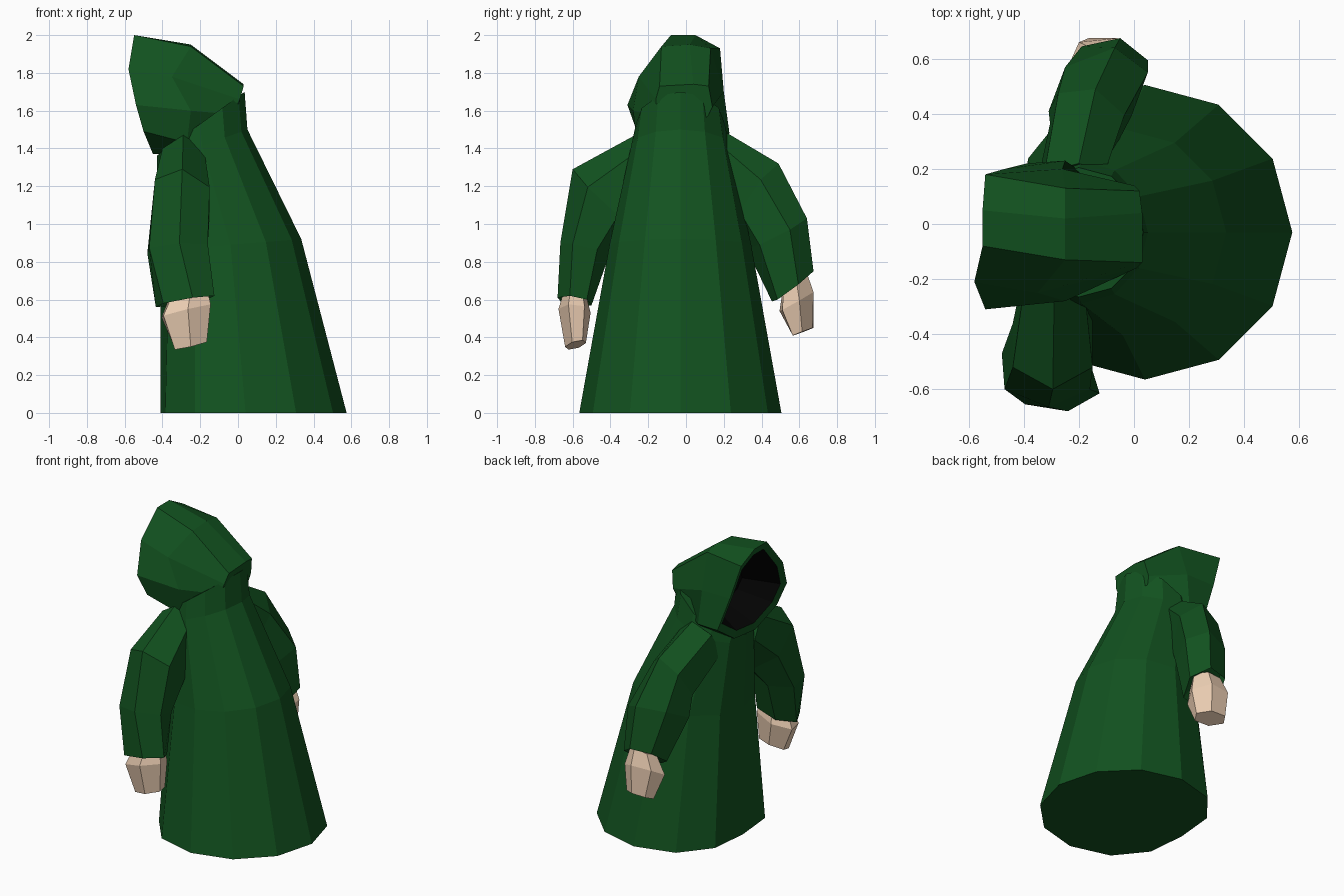
import bpy, bmesh, math
from mathutils import Vector

if "Cube" in bpy.data.objects:
    bpy.data.objects.remove(bpy.data.objects["Cube"])


def material(name, rgb):
    m = bpy.data.materials.new(name)
    m.diffuse_color = (*rgb, 1)
    m.use_nodes = True
    m.node_tree.nodes["Principled BSDF"].inputs["Base Color"].default_value = m.diffuse_color
    return m


GREEN = material("green_cloth", (0.006, 0.085, 0.014))
SKIN = material("skin", (0.84, 0.62, 0.45))
DARK = material("hood_shadow", (0.001, 0.001, 0.001))


def loft(name, rings, mats, dark_from=None):
    """Skin closed rings of equal length, capping both ends."""
    bm = bmesh.new()
    vs = [[bm.verts.new(p) for p in r] for r in rings]
    n = len(rings[0])
    bm.faces.new(vs[0])
    for k in range(len(rings) - 1):
        for i in range(n):
            j = (i + 1) % n
            f = bm.faces.new((vs[k][i], vs[k][j], vs[k + 1][j], vs[k + 1][i]))
            f.material_index = int(dark_from is not None and k >= dark_from)
    bm.faces.new(vs[-1]).material_index = int(dark_from is not None)
    bmesh.ops.recalc_face_normals(bm, faces=bm.faces)
    me = bpy.data.meshes.new(name)
    bm.to_mesh(me)
    bm.free()
    for m in mats:
        me.materials.append(m)
    ob = bpy.data.objects.new(name, me)
    bpy.context.collection.objects.link(ob)
    return ob


def hexring(c, u, v):
    """Six points; v reaches a corner, u reaches a flat side."""
    c, u, v = Vector(c), Vector(u), Vector(v)
    return [c + u * (math.cos(a) / 0.866) + v * math.sin(a)
            for a in (math.radians(90 + 60 * k) for k in range(6))]


# Robe: leaning twelve-sided cone with a flattened front, rising into the hood
def robe_ring(cx, rx, ry, z_back, z_front, front):
    pts = []
    for k in range(12):
        a = math.radians(30 * k)
        t = (1 + math.cos(a)) / 2
        limit = front if k == 6 else front + 0.025
        pts.append((max(limit, cx + rx * math.cos(a)), -0.03 + ry * math.sin(a),
                    z_front + (z_back - z_front) * t))
    return pts


loft("robe", [robe_ring(0.04, 0.535, 0.535, 0, 0, -0.41),
              robe_ring(-0.04, 0.375, 0.375, 0.92, 0.86, -0.41),
              robe_ring(-0.19, 0.24, 0.26, 1.5, 1.33, -0.44),
              robe_ring(-0.2, 0.235, 0.235, 1.7, 1.36, -0.43)], [GREEN])

# Hood: back panel, crown, opening rim, then a dark recess
back = [(0.02, .12, 1.73), (.03, .04, 1.74), (.03, -.14, 1.73), (.01, -.16, 1.66),
        (-.03, -.16, 1.58), (-.03, -.12, 1.5), (0, -.05, 1.47), (0, .05, 1.47),
        (-.03, .08, 1.5), (.0, .14, 1.62)]
crown = [(-.25, .13, 1.93), (-.25, .02, 1.95), (-.25, -.13, 1.94), (-.35, -.25, 1.78),
         (-.25, -.28, 1.6), (-.27, -.26, 1.43), (-.25, -.1, 1.38), (-.25, .1, 1.38),
         (-.25, .23, 1.48), (-.26, .2, 1.7)]
rim = [(-.54, .18, 1.93), (-.55, .05, 2.0), (-.55, -.08, 2.0), (-.58, -.21, 1.82),
       (-.54, -.31, 1.63), (-.50, -.26, 1.49), (-.45, -.1, 1.37), (-.42, .08, 1.37),
       (-.39, .22, 1.47), (-.47, .2, 1.7)]


def shrink(ring, s, dx):
    c = sum((Vector(p) for p in ring), Vector()) / len(ring)
    return [c + (Vector(p) - c) * s + Vector((dx, 0, 0)) for p in ring]


loft("hood", [back, crown, rim, shrink(rim, 0.84, 0.01), shrink(rim, 0.52, 0.22)],
     [GREEN, DARK], dark_from=3)

# Sleeves: shoulder, upper arm, elbow, cuff, and a shallow recessed cuff end
loft("right_sleeve", [
    hexring((-.29, -.2, 1.33), (.11, 0, 0), (0, -.07, .14)),
    hexring((-.295, -.44, 1.14), (.145, 0, -.02), (0, -.16, .15)),
    hexring((-.32, -.535, .87), (.155, .0, .01), (0.01, -.13, .03)),
    hexring((-.28, -.59, .59), (.135, .02, .02), (.04, -.09, .02)),
    hexring((-.28, -.59, .63), (.11, .02, .02), (.03, -.07, .02))], [GREEN])
loft("left_sleeve", [
    hexring((-.23, .16, 1.34), (.11, 0, 0), (.03, .06, .14)),
    hexring((-.17, .38, 1.15), (.12, -.04, 0), (.03, .11, .17)),
    hexring((-.13, .48, .95), (.15, -.01, -.02), (.06, .16, .08)),
    hexring((-.09, .565, .67), (.12, -.025, -.03), (.04, .11, .08)),
    hexring((-.09, .57, .71), (.09, -.02, -.03), (.03, .08, .06))], [GREEN])

# Hands: blunt tapered mitts
loft("right_hand", [
    hexring((-.26, -.59, .65), (.09, .01, .02), (0.01, -.055, 0)),
    hexring((-.275, -.59, .54), (.125, .01, .03), (0.01, -.085, .01)),
    hexring((-.25, -.585, .36), (.085, .01, .02), (0, -.055, -.01))], [SKIN])
loft("left_hand", [
    hexring((-.09, .58, .72), (.08, -.03, 0), (.03, .06, .02)),
    hexring((-.1, .585, .59), (.12, -.03, -.02), (.04, .09, .05)),
    hexring((-.09, .62, .43), (.09, -.03, -.01), (.03, .05, .02))], [SKIN])
